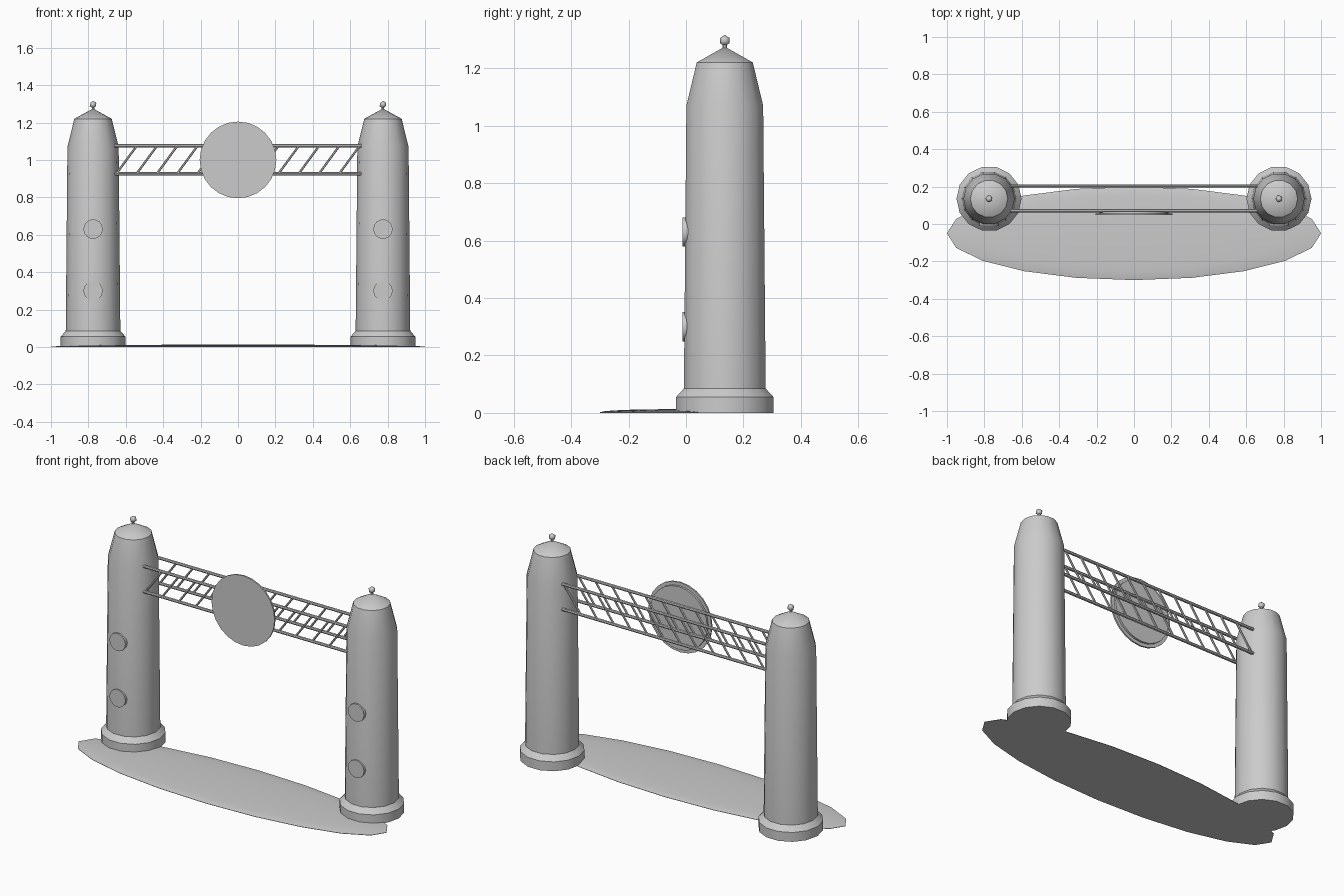
import bpy, bmesh, math
from mathutils import Vector

if "Cube" in bpy.data.objects:
    bpy.data.objects.remove(bpy.data.objects["Cube"], do_unlink=True)

grey = bpy.data.materials.new("light_grey")
grey.use_nodes = True
COLOR = (0.6, 0.6, 0.6, 1)
grey.diffuse_color = COLOR
grey.node_tree.nodes["Principled BSDF"].inputs["Base Color"].default_value = COLOR


def finish(bm, name, location=(0, 0, 0), rotation=(0, 0, 0), angle=35):
    bmesh.ops.recalc_face_normals(bm, faces=bm.faces)
    mesh = bpy.data.meshes.new(name)
    bm.to_mesh(mesh)
    bm.free()
    mesh.materials.append(grey)
    obj = bpy.data.objects.new(name, mesh)
    bpy.context.collection.objects.link(obj)
    obj.location, obj.rotation_euler = location, rotation
    bpy.ops.object.select_all(action="DESELECT")
    obj.select_set(True)
    bpy.context.view_layer.objects.active = obj
    bpy.ops.object.shade_smooth_by_angle(angle=math.radians(angle))
    return obj


def lathe(name, profile, sides, scale=(1, 1), **kw):
    """Revolve (radius, height) pairs; a zero radius closes to a point."""
    bm = bmesh.new()
    rings = []
    for r, z in profile:
        count = sides if r else 1
        rings.append([bm.verts.new((r * scale[0] * math.cos(math.tau * i / sides),
                                    r * scale[1] * math.sin(math.tau * i / sides), z))
                      for i in range(count)])
    for a, b in zip(rings, rings[1:]):
        for i in range(sides):
            j = (i + 1) % sides
            quad = [a[i], a[j], b[j], b[i]] if len(b) > 1 else [a[i], a[j], b[0]]
            bm.faces.new(quad)
    for ring in (rings[0], rings[-1]):
        if len(ring) > 1:
            bm.faces.new(ring)
    return finish(bm, name, **kw)


def add_bar(bm, start, end, radius, sides=8):
    start, end = Vector(start), Vector(end)
    axis = end - start
    matrix = axis.to_track_quat("Z", "Y").to_matrix().to_4x4()
    matrix.translation = (start + end) / 2
    bmesh.ops.create_cone(bm, cap_ends=True, segments=sides, radius1=radius,
                          radius2=radius, depth=axis.length, matrix=matrix)


TOWER_X, TOWER_Y = 0.775, 0.135
FACE_FRONT = (math.pi / 2, 0, 0)

# Towers with flared foot, tapered shaft, shoulder and pointed cap
for side, sx in (("left", 1), ("right", -1)):
    x = sx * TOWER_X
    lathe(side + "_tower",
          [(0.174, 0), (0.174, 0.055), (0.146, 0.085), (0.137, 1.07), (0.1, 1.22), (0, 1.275)],
          14, location=(x, TOWER_Y, 0))

    # Finial ball
    bm = bmesh.new()
    bmesh.ops.create_icosphere(bm, subdivisions=1, radius=0.02)
    add_bar(bm, (0, 0, -0.04), (0, 0, 0), 0.008, 6)
    finish(bm, side + "_finial", location=(x, TOWER_Y, 1.296), angle=50)

    # Round plaques on the shaft
    for level, z in (("lower", 0.3), ("upper", 0.63)):
        lathe(f"{side}_{level}_plaque", [(0.052, -0.03), (0.052, 0.012)], 14,
              location=(x, 0, z), rotation=FACE_FRONT)

# Lattice bridge: rails and slanted struts on both faces
HALF, LOW, HIGH, PANELS = 0.66, 0.927, 1.075, 12
for face, y in (("front", 0.07), ("back", 0.203)):
    bm = bmesh.new()
    for z in (LOW, HIGH):
        add_bar(bm, (-HALF, y, z), (HALF, y, z), 0.009)
    finish(bm, face + "_rails")
    bm = bmesh.new()
    step = 2 * (HALF - 0.01) / PANELS
    for i in range(PANELS):
        x = -HALF + 0.01 + i * step
        add_bar(bm, (x, y, LOW), (x + step, y, HIGH), 0.006, 6)
    finish(bm, face + "_struts")

# Round sign with a smaller backing disc
lathe("round_sign", [(0.185, -0.012), (0.185, 0), (0.205, 0), (0.205, 0.009)], 24,
      location=(0, 0.056, 1), rotation=FACE_FRONT)

# Oval ground plate with a shallow dome
dome = [(math.cos(a), 0.002 + 0.011 * math.sin(a))
        for a in (math.pi / 2 * k / 5 for k in range(5))]
lathe("ground_plate", [(1, 0)] + dome + [(0, 0.013)], 20, scale=(1, 0.25),
      location=(0, -0.05, 0))
